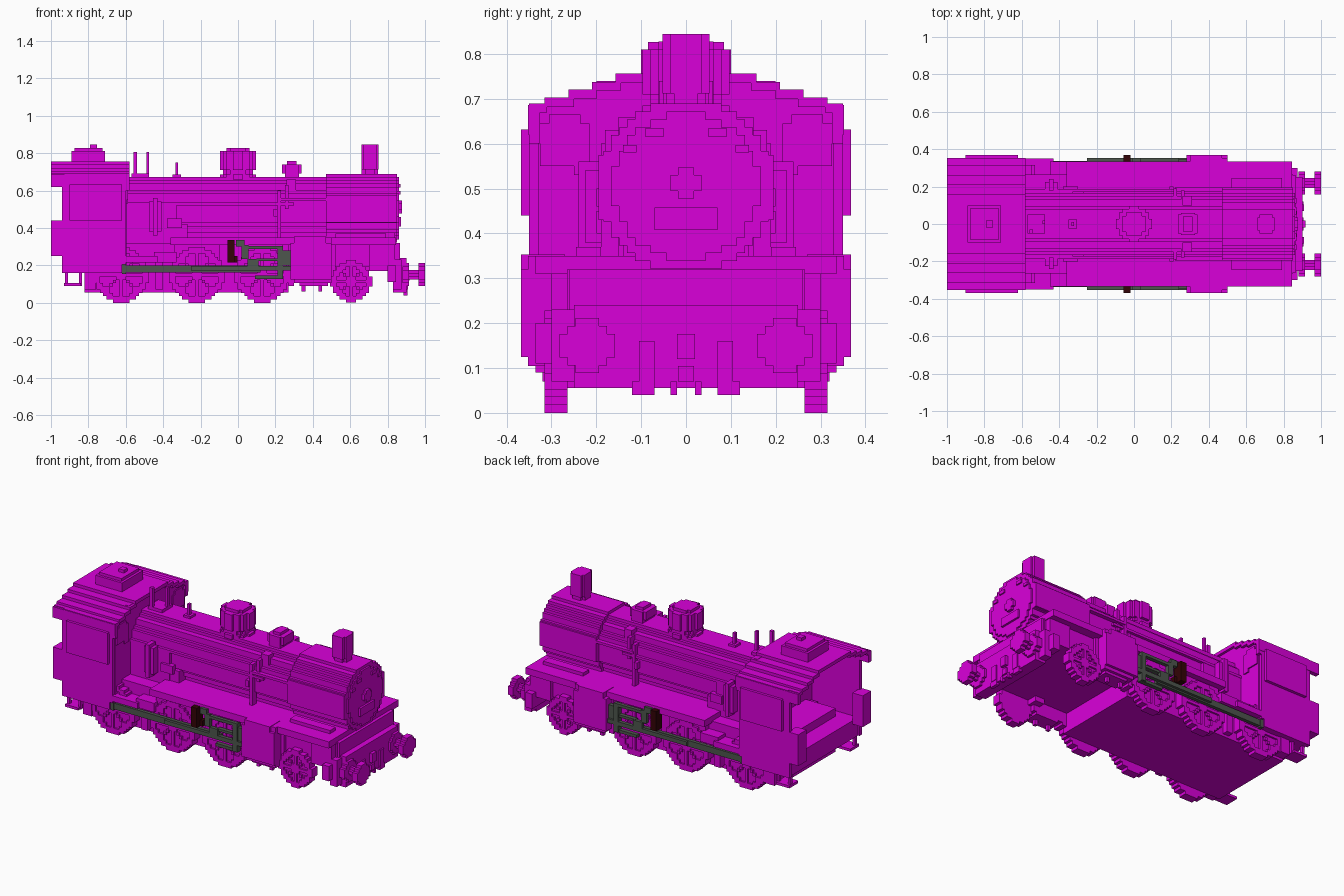
import bpy, bmesh, math

cube = bpy.data.objects.get("Cube")
if cube:
    bpy.data.objects.remove(cube, do_unlink=True)

V = 2 / 114  # edge of one building block


def material(name, rgb):
    m = bpy.data.materials.new(name)
    m.use_nodes = True
    m.diffuse_color = (*rgb, 1)
    m.node_tree.nodes["Principled BSDF"].inputs["Base Color"].default_value = (*rgb, 1)
    return m


MAGENTA = material("magenta", (0.70, 0.0, 0.70))
GREY = material("rod_grey", (0.075, 0.093, 0.075))
BROWN = material("dark_brown", (0.033, 0.001, 0.002))


def finish(name, bm, mat):
    bmesh.ops.recalc_face_normals(bm, faces=bm.faces)
    me = bpy.data.meshes.new(name)
    bm.to_mesh(me)
    bm.free()
    me.materials.append(mat)
    ob = bpy.data.objects.new(name, me)
    bpy.context.collection.objects.link(ob)


def boxes(name, items, mat=MAGENTA, mirror=False):
    """Boxes given as (x0, x1, y0, y1, z0, z1), optionally repeated at -y."""
    bm = bmesh.new()
    for x0, x1, y0, y1, z0, z1 in items:
        for s in ((1, -1) if mirror else (1,)):
            verts = bmesh.ops.create_cube(bm, size=1)["verts"]
            for v in verts:
                v.co.x = (x0 + x1) / 2 + v.co.x * (x1 - x0)
                v.co.y = s * ((y0 + y1) / 2 + v.co.y * (y1 - y0))
                v.co.z = (z0 + z1) / 2 + v.co.z * (z1 - z0)
    finish(name, bm, mat)


def blocky(name, axis, a0, a1, centers, r, rule=lambda u, w: True):
    """Stepped round slab from a0 to a1 along an axis; rule(u, w) can carve it."""
    n = int(r / V) + 1
    cells = {(i, j) for i in range(-n, n + 1) for j in range(-n, n + 1)
             if math.hypot(i, j) * V <= r + 0.004 and max(abs(i), abs(j)) * V <= r and rule(i * V, j * V)}
    bm = bmesh.new()
    for cu, cw in centers:
        def point(a, u, w):
            u, w = cu + u * V, cw + w * V
            return bm.verts.new({"x": (a, u, w), "y": (u, a, w), "z": (u, w, a)}[axis])
        for i, j in cells:
            c = [(i - .5, j - .5), (i + .5, j - .5), (i + .5, j + .5), (i - .5, j + .5)]
            for a in (a0, a1):
                bm.faces.new([point(a, *p) for p in c])
            for k, step in enumerate(((0, -1), (1, 0), (0, 1), (-1, 0))):
                if (i + step[0], j + step[1]) not in cells:
                    p, q = c[k], c[(k + 1) % 4]
                    bm.faces.new([point(a0, *p), point(a0, *q), point(a1, *q), point(a1, *p)])
    bmesh.ops.remove_doubles(bm, verts=bm.verts, dist=1e-4)
    bmesh.ops.recalc_face_normals(bm, faces=bm.faces)
    bmesh.ops.dissolve_limit(bm, angle_limit=0.02, verts=bm.verts, edges=bm.edges)
    finish(name, bm, MAGENTA)


# Boiler, smokebox and door
BZ = 0.505
blocky("boiler", "x", -0.6, 0.47, [(0, BZ)], 0.17)
blocky("smokebox", "x", 0.47, 0.85, [(0, BZ)], 0.19)
blocky("smokebox_door", "x", 0.85, 0.86, [(0, BZ)], 0.16)
boxes("smokebox_sides", [(.47, .85, .17, .195, .43, .575)], mirror=True)
boxes("door_handle", [(0.86, 0.877, -.035, .035, .495, .53), (0.86, 0.877, -.018, .018, .478, .547)])
boxes("door_plate", [(0.86, 0.872, -.07, .07, .408, .458)])
boxes("door_hinges", [(.85, .868, .05, .09, .615, .635), (.85, .868, .11, .14, .58, .597)], mirror=True)
boxes("smokebox_saddle", [(0.47, 0.84, -.14, .14, .3, .42)])
boxes("firebox", [(-.6, -.33, -.185, .185, .25, .53), (-.33, -.27, -.18, .18, .3, .42)])
boxes("boiler_cradle", [(-.3, .47, -.12, .12, .3, .4)])

# Boiler fittings
blocky("dome_base", "z", 0.66, 0.685, [(0, 0)], 0.09)
blocky("dome_body", "z", 0.68, 0.81, [(0, 0)], 0.075)
blocky("dome_cover", "z", 0.71, 0.81, [(0, 0)], 0.09)
blocky("dome_cap", "z", 0.81, 0.828, [(0, 0)], 0.07)
boxes("sand_dome", [(.25, .325, -.06, .06, .64, .74), (.235, .34, -.05, .05, .69, .74),
                    (.262, .312, -.04, .04, .74, .757)])
blocky("chimney_stem", "z", 0.67, 0.72, [(.705, 0)], 0.036)
blocky("chimney_cap", "z", 0.712, 0.845, [(.705, 0)], 0.036)
boxes("chimney_flange", [(.66, .75, -.035, .035, .712, .845), (.67, .74, -.052, .052, .712, .845)])
boxes("whistles", [(-.56, -.54, -.05, -.03, .65, .805), (-.49, -.475, .0, .018, .65, .805),
                   (-.57, -.475, -.05, .05, .66, .69), (-.335, -.32, -.01, .01, .65, .75),
                   (-.35, -.305, -.025, .025, .66, .685)])
boxes("handrails", [(-.6, .3, .17, .187, .52, .535), (.22, .47, .17, .195, .545, .56)], mirror=True)
boxes("boiler_pipes", [(.21, .23, .15, .19, .34, .6), (.19, .21, .17, .2, .46, .5),
                       (.25, .27, .13, .18, .5, .63), (.26, .31, .1, .15, .6, .66)], mirror=True)
boxes("side_pumps", [(-.475, -.41, .18, .225, .38, .54), (-.455, -.43, .18, .24, .36, .56),
                     (-.38, -.3, .17, .2, .4, .45)], mirror=True)

# Running boards and frames
boxes("running_board", [(-.36, .845, -.335, .335, .31, .35)])
boxes("low_board", [(-.62, -.43, -.35, .35, .215, .25), (-.45, -.33, -.335, .335, .215, .27)])
boxes("board_boxes", [(.52, .79, .19, .245, .35, .37)], mirror=True)
boxes("main_frame", [(-.82, .27, -.265, .265, .055, .32)])
boxes("front_frame", [(.27, .85, -.265, .265, .17, .32)])
boxes("frame_hangers", [(.46, .52, .2, .3, .14, .32), (.70, .84, .2, .3, .17, .32),
                        (.27, .3, .24, .31, .09, .32), (-.44, -.4, .25, .3, .07, .24)], mirror=True)

# Cab with an open back
boxes("cab_sides", [(-.94, -.62, .325, .35, .16, .66), (-.93, -.58, .325, .35, .6, .69),
                    (-.62, -.6, .325, .35, .205, .6)], mirror=True)
boxes("cab_front", [(-.62, -.595, -.33, .33, .2, .69), (-.62, -.595, -.31, .31, .69, .7),
                    (-.62, -.595, -.255, .255, .7, .718), (-.62, -.595, -.2, .2, .718, .74)])
boxes("cab_floor", [(-.93, -.6, -.335, .335, .16, .27)])
boxes("cab_rear_panels", [(-1, -.93, .27, .35, .25, .44)], mirror=True)
boxes("cab_windows", [(-.595, -.587, .215, .325, .55, .645), (-.595, -.587, .235, .305, .645, .665),
                      (-.595, -.587, .215, .25, .53, .55)], mirror=True)
boxes("cab_side_panels", [(-.9, -.62, .35, .368, .44, .632)], mirror=True)
boxes("roof_steps", [(-1, -.58, .325, .352, .62, .686), (-1, -.58, .25, .315, .682, .703),
                     (-1, -.58, .31, .34, .67, .69), (-1, -.58, .2, .262, .7, .721),
                     (-1, -.58, .145, .21, .718, .738)], mirror=True)
boxes("roof_top", [(-1, -.58, -.157, .157, .735, .756)])
boxes("roof_vent", [(-.89, -.71, -.1, .1, .756, .81), (-.875, -.725, -.085, .085, .81, .827),
                    (-.79, -.755, -.018, .018, .827, .845)])
boxes("cab_steps", [(-.93, -.84, .25, .335, .09, .105), (-.925, -.91, .3, .32, .09, .16),
                    (-.85, -.835, .3, .32, .09, .16), (-.82, -.76, .25, .32, .07, .16)], mirror=True)


# Wheels with crossed spokes
def wheels(name, centers, r):
    spokes = lambda u, w: (math.hypot(u, w) > r - .03 or math.hypot(u, w) < .035
                           or min(abs(u), abs(w)) < .01 or abs(abs(u) - abs(w)) < .006)
    for side, s in (("left", 1), ("right", -1)):
        blocky(f"{name}_{side}_discs", "y", s * .264, s * .304, centers, r)
        blocky(f"{name}_{side}_spokes", "y", s * .304, s * .315, centers, r, spokes)


wheels("driving_wheels", [(-.625, .149), (-.22, .149), (.13, .149)], 0.141)
wheels("leading_wheels", [(.605, .114)], 0.106)
boxes("splashers", [(-.34, -.1, .24, .3, .2, .32), (.02, .24, .24, .3, .2, .32),
                    (.5, .71, .22, .28, .19, .32)], mirror=True)

# Cylinders
boxes("cylinder_blocks", [(.3, .5, .24, .352, .105, .35), (.33, .48, .24, .335, .09, .14),
                          (.28, .5, .27, .368, .125, .32), (.3, .47, .27, .368, .32, .353),
                          (.34, .36, .29, .31, .06, .1), (.43, .45, .29, .31, .06, .1)], mirror=True)

# Rods and valve gear
boxes("rods", [(-.62, .12, .315, .336, .163, .2), (-.25, .28, .33, .352, .172, .197),
               (-.62, -.6, .31, .34, .155, .204), (.21, .24, .32, .352, .13, .3),
               (.04, .24, .33, .352, .287, .304), (-.01, .035, .33, .352, .3, .335),
               (.02, .055, .33, .352, .235, .31), (.05, .11, .33, .352, .19, .235),
               (.09, .24, .32, .345, .127, .145), (.1, .28, .32, .345, .222, .237),
               (.24, .28, .32, .345, .2, .28)], GREY, True)
boxes("crank_links", [(-.057, -.02, .31, .368, .215, .335), (-.04, -.003, .3, .335, .215, .25)], BROWN, True)

# Buffer beam, buffers and coupling
boxes("buffer_beam", [(.83, .9, -.25, .25, .055, .24), (.83, .875, -.3, .3, .07, .23),
                      (.8, .845, -.335, .335, .11, .2), (.83, .865, -.26, .26, .23, .32)])
for side, s in (("left", 1), ("right", -1)):
    blocky(f"buffer_{side}_base", "x", .88, .915, [(s * .22, .15)], .053)
    blocky(f"buffer_{side}_shaft", "x", .9, .97, [(s * .22, .15)], .02)
    blocky(f"buffer_{side}_head", "x", .965, 1.0, [(s * .22, .15)], .053)
boxes("coupling", [(.9, .918, -.02, .02, .12, .176), (.9, .91, -.018, .018, .07, .105)])
boxes("beam_brackets", [(.9, .908, .07, .105, .07, .16), (.885, .905, .07, .12, .04, .07),
                        (.885, .905, .02, .035, .04, .07)], mirror=True)
